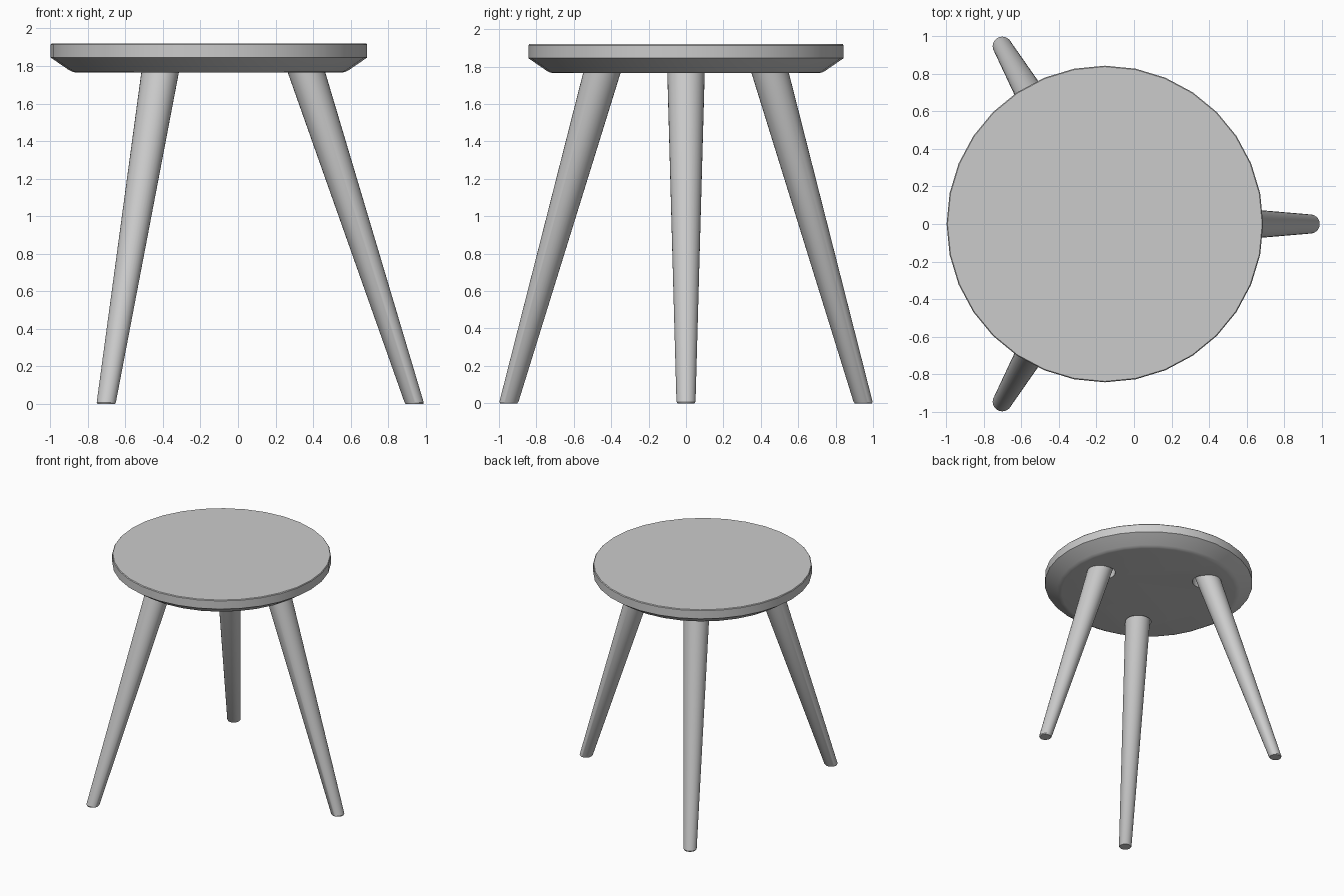
import bpy, bmesh
from math import radians, cos, sin, pi

if "Cube" in bpy.data.objects:
    bpy.data.objects.remove(bpy.data.objects["Cube"])

CX = -0.155           # seat axis is offset so the legs' footprint is centred
LEG_ANGLES = (0, 120, 240)


def loft(name, rings, sides):
    """Skin horizontal circles given as (x, y, z, radius), capped at both ends."""
    bm = bmesh.new()
    loops = [[bm.verts.new((x + r * cos(2 * pi * i / sides),
                            y + r * sin(2 * pi * i / sides), z))
              for i in range(sides)] for x, y, z, r in rings]
    for a, b in zip(loops, loops[1:]):
        for i in range(sides):
            j = (i + 1) % sides
            bm.faces.new((a[i], a[j], b[j], b[i]))
    bm.faces.new(loops[0][::-1])
    bm.faces.new(loops[-1])
    mesh = bpy.data.meshes.new(name)
    bm.to_mesh(mesh)
    bm.free()
    obj = bpy.data.objects.new(name, mesh)
    bpy.context.collection.objects.link(obj)
    return obj


def activate(obj):
    bpy.ops.object.select_all(action='DESELECT')
    obj.select_set(True)
    bpy.context.view_layer.objects.active = obj


def smooth(obj, angle):
    activate(obj)
    bpy.ops.object.shade_smooth_by_angle(angle=radians(angle))


def around(dist, deg):
    return CX + dist * cos(radians(deg)), dist * sin(radians(deg))


# Seat: round slab with a chamfered underside
profile = [(0.705, 1.765), (0.725, 1.768), (0.745, 1.778), (0.843, 1.845),
           (0.843, 1.914), (0.838, 1.92)]
seat = loft("seat", [(CX, 0, z, r) for r, z in profile], 32)

# Shallow sockets under the seat
for deg in LEG_ANGLES:
    x, y = around(0.49, deg)
    cutter = loft("socket_cutter", [(x, y, 1.70, 0.105), (x, y, 1.845, 0.105)], 32)
    cutter.hide_render = True
    mod = seat.modifiers.new("socket", 'BOOLEAN')
    mod.object = cutter
    mod.operation = 'DIFFERENCE'
    mod.solver = 'EXACT'
    activate(seat)
    bpy.ops.object.modifier_apply(modifier=mod.name)
    bpy.data.objects.remove(cutter)
smooth(seat, 25)

# Legs: tapered and splayed, running up into the sockets
leg_rings = [(1.095, 0.0, 0.046), (1.093, 0.008, 0.051),
             (0.520, 1.765, 0.100), (0.494, 1.845, 0.100)]
for n, deg in enumerate(LEG_ANGLES, 1):
    leg = loft(f"leg_{n}", [(*around(d, deg), z, r) for d, z, r in leg_rings], 32)
    smooth(leg, 30)
